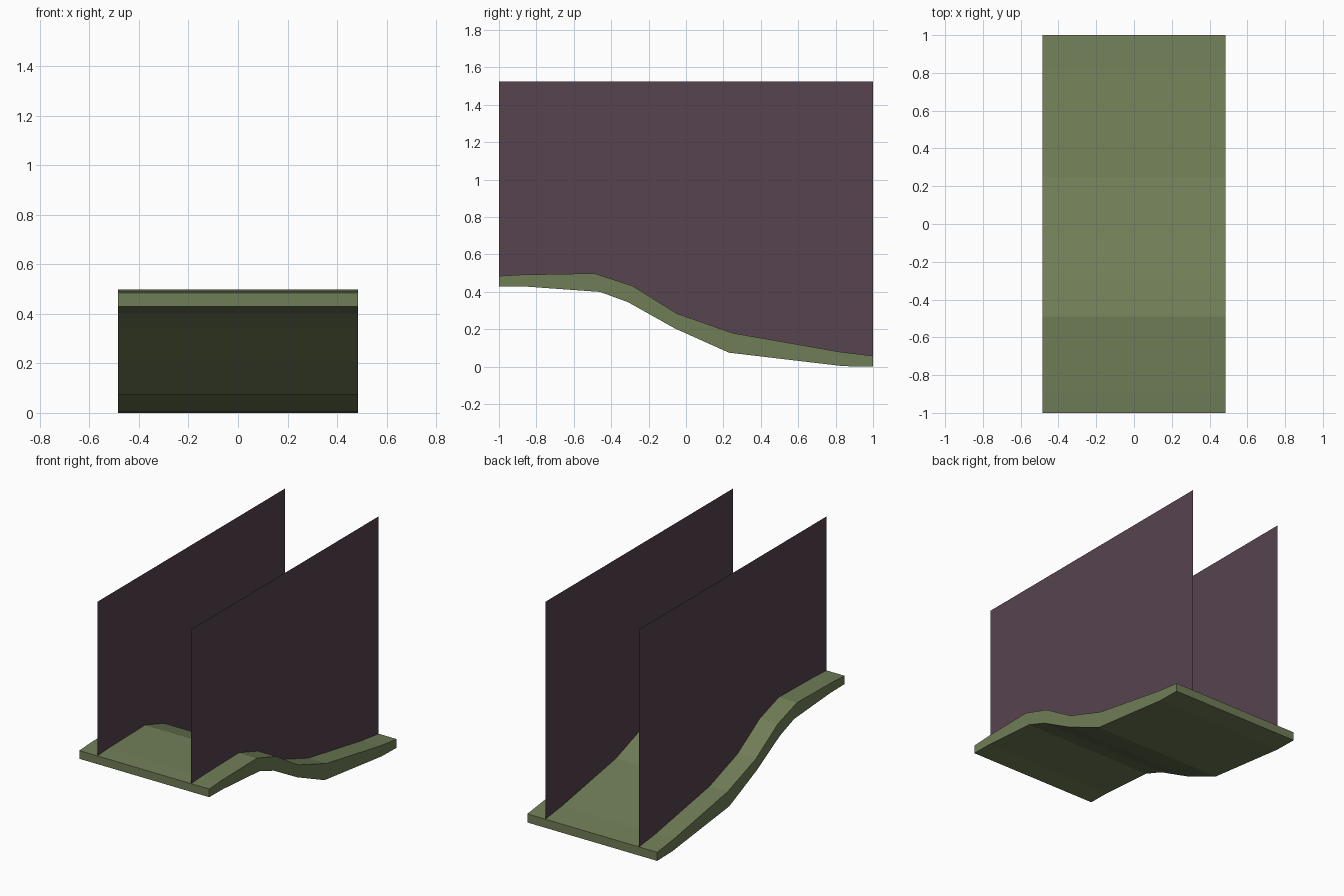
import bpy

if "Cube" in bpy.data.objects:
    bpy.data.objects.remove(bpy.data.objects["Cube"])

HALF_W, PANEL_X, PANEL_TOP = 0.485, 0.35, 1.525

# Side profile (y, z) of the sloping slab
TOP = [(-1, .485), (-.88, .492), (-.49, .499), (-.285, .432), (-.05, .285),
       (.25, .18), (.82, .08), (1, .058)]
BOTTOM = [(-1, .43), (-.85, .428), (-.46, .40), (-.31, .345), (-.06, .205),
          (.23, .075), (.84, .003), (1, 0)]


def material(name, rgb):
    m = bpy.data.materials.new(name)
    m.diffuse_color = (*rgb, 1)
    m.use_nodes = True
    m.node_tree.nodes["Principled BSDF"].inputs["Base Color"].default_value = m.diffuse_color
    return m


def add_object(name, verts, faces, mat):
    me = bpy.data.meshes.new(name)
    me.from_pydata(verts, [], faces)
    me.materials.append(mat)
    ob = bpy.data.objects.new(name, me)
    bpy.context.collection.objects.link(ob)
    return ob


green = material("moss_green", (.162, .205, .095))
plum = material("dark_plum", (.093, .056, .080))
n = len(TOP)

# Slab: four rails along y joined in strips, plus two end caps
rails = [(-HALF_W, TOP), (HALF_W, TOP), (HALF_W, BOTTOM), (-HALF_W, BOTTOM)]
verts = [(x, y, z) for x, prof in rails for y, z in prof]
faces = []
for a in range(4):
    b = (a + 1) % 4
    for i in range(n - 1):
        faces.append((a * n + i, b * n + i, b * n + i + 1, a * n + i + 1))
faces.append(tuple(a * n for a in (3, 2, 1, 0)))
faces.append(tuple(a * n + n - 1 for a in range(4)))
add_object("sloping_slab", verts, faces, green)

# Thin upright side panels standing on the slab
for name, x in (("left_panel", -PANEL_X), ("right_panel", PANEL_X)):
    pv = [(x, y, z) for y, z in TOP] + [(x, y, PANEL_TOP) for y, z in TOP]
    pf = [(i, i + 1, n + i + 1, n + i) for i in range(n - 1)]
    if x < 0:
        pf = [f[::-1] for f in pf]
    add_object(name, pv, pf, plum)
